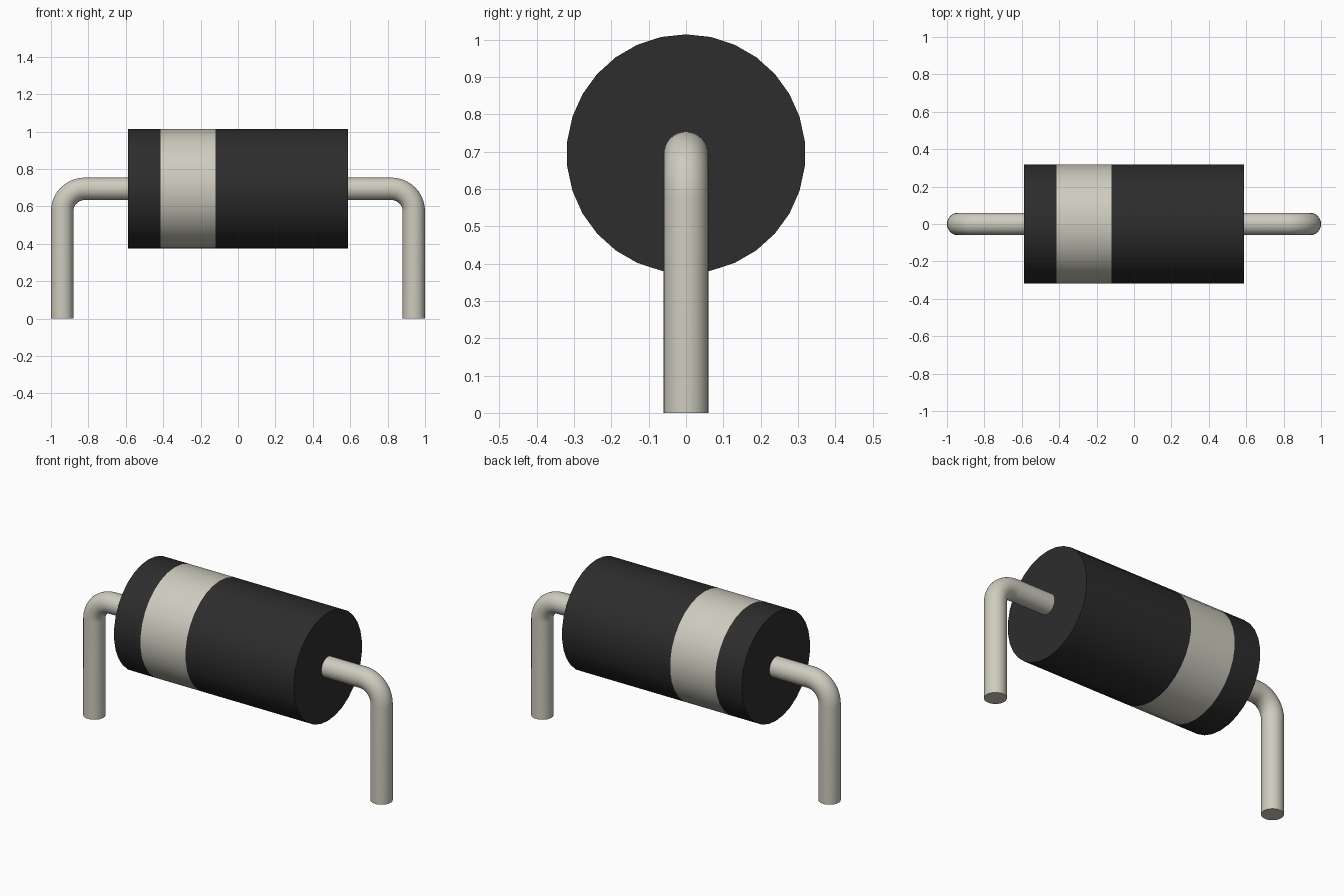
import bpy, bmesh
from math import sin, cos, pi, radians
from mathutils import Vector

cube = bpy.data.objects.get("Cube")
if cube:
    bpy.data.objects.remove(cube, do_unlink=True)


def material(name, rgb, metallic=0.0):
    m = bpy.data.materials.new(name)
    m.use_nodes = True
    m.diffuse_color = (*rgb, 1)
    bsdf = m.node_tree.nodes["Principled BSDF"]
    bsdf.inputs["Base Color"].default_value = (*rgb, 1)
    bsdf.inputs["Roughness"].default_value = 0.6
    return m


black = material("black epoxy", (0.026, 0.026, 0.026))
pale = material("pale grey metal", (0.62, 0.605, 0.52))


def sweep(name, path, radius, sides, mats, segment_mats=None):
    """Capped round tube along a path of (x, z) points in the y = 0 plane."""
    pts = [Vector((x, 0, z)) for x, z in path]
    side = Vector((0, 1, 0))
    bm = bmesh.new()
    rings = []
    for i, p in enumerate(pts):
        tangent = (pts[min(i + 1, len(pts) - 1)] - pts[max(i - 1, 0)]).normalized()
        if 0 < i < len(pts) - 1:
            tangent = ((pts[i + 1] - p).normalized() + (p - pts[i - 1]).normalized()).normalized()
        up = tangent.cross(side)
        angles = [2 * pi * k / sides for k in range(sides)]
        rings.append([bm.verts.new(p + radius * (cos(a) * up + sin(a) * side)) for a in angles])
    for i, (a, b) in enumerate(zip(rings, rings[1:])):
        for k in range(sides):
            n = (k + 1) % sides
            face = bm.faces.new((a[k], a[n], b[n], b[k]))
            face.material_index = segment_mats[i] if segment_mats else 0
    bm.faces.new(rings[0])
    bm.faces.new(rings[-1])
    bmesh.ops.recalc_face_normals(bm, faces=bm.faces)
    mesh = bpy.data.meshes.new(name)
    bm.to_mesh(mesh)
    bm.free()
    for m in mats:
        mesh.materials.append(m)
    obj = bpy.data.objects.new(name, mesh)
    bpy.context.collection.objects.link(obj)
    bpy.ops.object.select_all(action="DESELECT")
    obj.select_set(True)
    bpy.context.view_layer.objects.active = obj
    bpy.ops.object.shade_smooth_by_angle(angle=radians(35))
    return obj


AXIS_Z = 0.694

# Cylindrical body with the polarity band
body_x = (-0.588, -0.415, -0.12, 0.588)
sweep("body", [(x, AXIS_Z) for x in body_x], 0.32, 30, [black, pale], [0, 1, 0])

# Bent wire leads, mirrored left and right
LEAD_R, BEND_R, STEPS = 0.06, 0.12, 10
bend_x, bend_z = 1 - LEAD_R - BEND_R, AXIS_Z - BEND_R
arc = [(bend_x + BEND_R * sin(a), bend_z + BEND_R * cos(a))
       for a in (pi / 2 * i / STEPS for i in range(STEPS + 1))]
lead_path = [(0.57, AXIS_Z)] + arc + [(1 - LEAD_R, 0)]
for name, s in (("left_lead", 1), ("right_lead", -1)):
    sweep(name, [(s * x, z) for x, z in lead_path], LEAD_R, 32, [pale])
